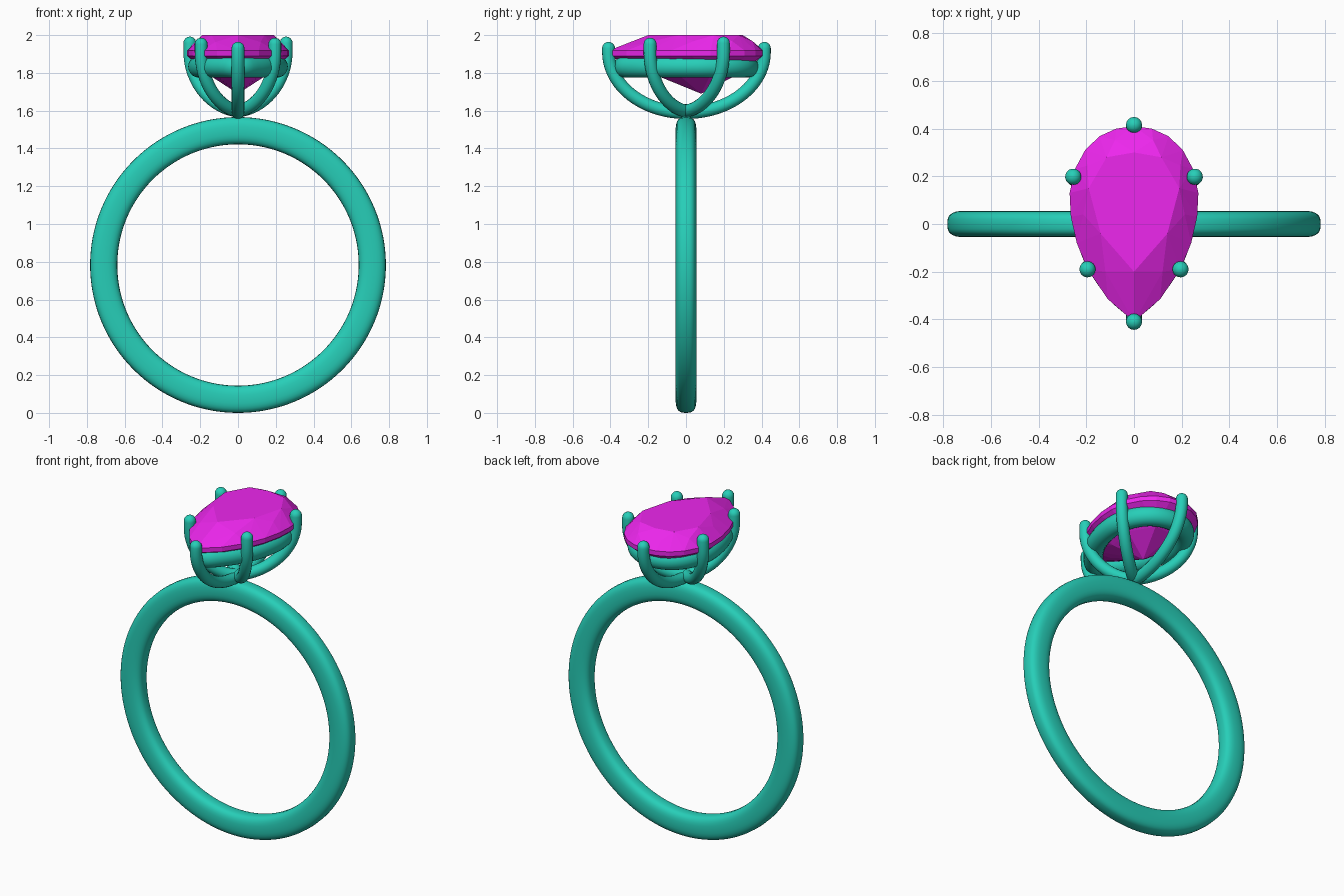
import bpy, bmesh
from math import sin, cos, pi, tau
from mathutils import Vector

if "Cube" in bpy.data.objects:
    bpy.data.objects.remove(bpy.data.objects["Cube"])


def material(name, rgb):
    m = bpy.data.materials.new(name)
    m.diffuse_color = (*rgb, 1)
    m.use_nodes = True
    m.node_tree.nodes["Principled BSDF"].inputs["Base Color"].default_value = m.diffuse_color
    return m


METAL = material("metal", (0.02, 0.62, 0.48))
GEM = material("gem", (0.85, 0.02, 0.85))


def finish(bm, name, mat, smooth):
    bmesh.ops.recalc_face_normals(bm, faces=bm.faces)
    for f in bm.faces:
        f.smooth = smooth
    mesh = bpy.data.meshes.new(name)
    bm.to_mesh(mesh)
    bm.free()
    mesh.materials.append(mat)
    ob = bpy.data.objects.new(name, mesh)
    bpy.context.collection.objects.link(ob)
    return ob


def sweep(name, rings, closed):
    """Skin a list of point rings; open ends are capped."""
    bm = bmesh.new()
    loops = [[bm.verts.new(p) for p in r] for r in rings]
    n = len(loops[0])
    for i in range(len(loops) if closed else len(loops) - 1):
        a, b = loops[i], loops[(i + 1) % len(loops)]
        for j in range(n):
            k = (j + 1) % n
            bm.faces.new((a[j], a[k], b[k], b[j]))
    if not closed:
        bm.faces.new(loops[0])
        bm.faces.new(loops[-1])
    return finish(bm, name, METAL, True)


def spow(v, e):
    return abs(v) ** e * (1 if v >= 0 else -1)


# Band: soft-cornered section revolved about the y axis
R, HALF_R, HALF_Y, CZ = 0.711, 0.072, 0.055, 0.783
section = [(HALF_R * spow(cos(tau * j / 28), 0.8), HALF_Y * spow(sin(tau * j / 28), 0.65))
           for j in range(28)]
sweep("band", [[((R + r) * cos(a), y, CZ + (R + r) * sin(a)) for r, y in section]
               for a in (tau * i / 128 for i in range(128))], True)

# Pear outline, right half from round end to point, then mirrored
half = [(0, 0.41), (0.075, 0.40), (0.145, 0.368), (0.205, 0.31), (0.248, 0.23), (0.27, 0.13),
        (0.265, 0.03), (0.24, -0.08), (0.195, -0.19), (0.11, -0.315), (0, -0.41)]
pear = half + [(-x, y) for x, y in half[-2:0:-1]]

# Gem: convex hull of girdle, crown, table, pavilion and culet points
table = [(0, 0.30), (0.115, 0.28), (0.19, 0.15), (0.14, -0.04), (0, -0.20)]
crown = [(0.08, 0.352, 1.968), (0.195, 0.245, 1.968), (0.213, 0.04, 1.968), (0.12, -0.2, 1.963)]
pavilion = [(0.07, 0.27, 1.79), (0.155, 0.13, 1.79), (0.12, -0.04, 1.79), (0.03, -0.17, 1.80)]
pts = [(x, y, z) for x, y in pear for z in (1.89, 1.918)]
for s in (1, -1):
    pts += [(s * x, y, 2.0) for x, y in table if s > 0 or x]
    pts += [(s * x, y, z) for x, y, z in crown + pavilion]
pts.append((0, 0.08, 1.69))
bm = bmesh.new()
for p in pts:
    bm.verts.new(p)
res = bmesh.ops.convex_hull(bm, input=bm.verts)
bmesh.ops.delete(bm, geom=list({v for v in res["geom_interior"] + res["geom_unused"]
                                if isinstance(v, bmesh.types.BMVert)}), context="VERTS")
bmesh.ops.dissolve_limit(bm, angle_limit=0.01, verts=bm.verts, edges=bm.edges)
finish(bm, "pear_gem", GEM, False)


# Gallery rail: round tube following the pear, under the girdle
def catmull(p, steps):
    out, n = [], len(p)
    for i in range(n):
        a, b, c, d = (Vector(p[(i + k) % n]) for k in (-1, 0, 1, 2))
        for s in range(steps):
            t = s / steps
            out.append(0.5 * (2 * b + (c - a) * t + (2 * a - 5 * b + 4 * c - d) * t ** 2
                              + (3 * b - a - 3 * c + d) * t ** 3))
    return out


path = catmull([(x * 0.77, y * 0.8) for x, y in pear], 4)
rings = []
for i, p in enumerate(path):
    t = (path[(i + 1) % len(path)] - path[i - 1]).normalized()
    out = Vector((-t.y, t.x))
    rings.append([(p.x + out.x * 0.055 * cos(a), p.y + out.y * 0.055 * cos(a), 1.833 + 0.058 * sin(a))
                  for a in (tau * j / 20 for j in range(20))])
sweep("gallery_rail", rings, True)


# Prongs: quarter-ellipse claws rising from the band, with domed tips
def prong(name, x, y, top, base, bulge, rad=0.034):
    side = Vector((-y, x, 0)).normalized()
    rim = 1.91
    centre = []
    for i in range(25):
        a = pi / 2 * i / 24
        k = sin(a) ** bulge
        centre.append(Vector((x * k, y * k, rim - (rim - base) * cos(a))))
    centre.append(Vector((x, y, top)))
    rings = []
    for i, c in enumerate(centre):
        t = (centre[min(i + 1, 25)] - centre[max(i - 1, 0)]).normalized()
        up = t.cross(side)
        rings.append([c + rad * (side * cos(a) + up * sin(a)) for a in (tau * j / 16 for j in range(16))])
    for i in range(1, 7):
        b = pi / 2 * i / 6.2
        rings.append([Vector((x, y, top)) + (p - Vector((x, y, top))) * cos(b)
                      + Vector((0, 0, rad * sin(b))) for p in rings[25]])
    sweep(name, rings, False)


prong("head_prong", 0, 0.415, 1.93, 1.59, 1.0)
prong("point_prong", 0, -0.41, 1.93, 1.59, 1.0)
for label, s in (("right", 1), ("left", -1)):
    prong(label + "_back_prong", s * 0.255, 0.198, 1.958, 1.60, 1.15)
    prong(label + "_front_prong", s * 0.195, -0.19, 1.952, 1.60, 1.15)
